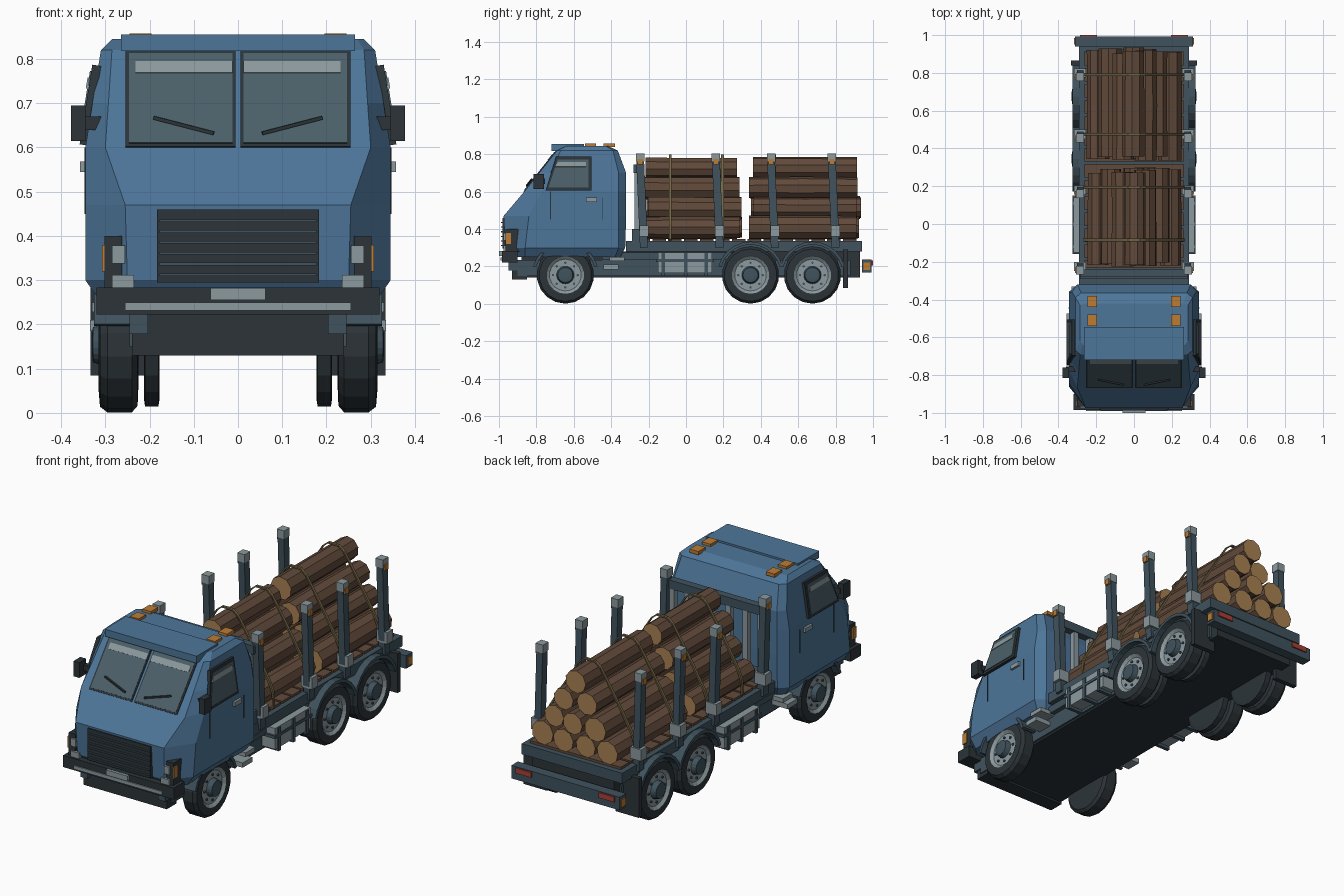
import bpy, math, random
from mathutils import Vector

random.seed(4)
if "Cube" in bpy.data.objects:
    bpy.data.objects.remove(bpy.data.objects["Cube"])


def material(name, r, g, b):
    m = bpy.data.materials.new(name)
    m.use_nodes = True
    m.diffuse_color = (r, g, b, 1)
    m.node_tree.nodes["Principled BSDF"].inputs["Base Color"].default_value = (r, g, b, 1)
    return m


BLUE = material("cab blue", .075, .18, .32)
TEAL = material("frame slate", .05, .085, .11)
DARK = material("rubber dark", .025, .034, .04)
GREY = material("light metal", .26, .32, .34)
GLASS = material("window glass", .07, .115, .14)
AMBER = material("amber lamp", .5, .2, .035)
RED = material("red lamp", .4, .05, .035)
BARK = material("bark brown", .12, .068, .043)
WOOD = material("cut wood", .4, .22, .085)
STRAP = material("strap tan", .17, .13, .06)


def build(name, verts, faces, mats, index=None):
    me = bpy.data.meshes.new(name)
    me.from_pydata([tuple(v) for v in verts], [], faces)
    for m in mats:
        me.materials.append(m)
    for i, p in enumerate(me.polygons):
        p.material_index = index[i] if index else 0
    ob = bpy.data.objects.new(name, me)
    bpy.context.scene.collection.objects.link(ob)
    import bmesh
    bm = bmesh.new()
    bm.from_mesh(me)
    bmesh.ops.recalc_face_normals(bm, faces=bm.faces)
    bm.to_mesh(me)
    bm.free()
    return ob


def loft(rings):
    """Skin equal closed rings and cap both ends."""
    n = len(rings[0])
    verts = [v for r in rings for v in r]
    faces = [(k * n + i, k * n + (i + 1) % n, (k + 1) * n + (i + 1) % n, (k + 1) * n + i)
             for k in range(len(rings) - 1) for i in range(n)]
    return verts, faces + [tuple(range(n)), tuple(range(len(verts) - n, len(verts)))]


def box(name, mat, x, y, z, both=False):
    for s in ((1, -1) if both else (1,)):
        rings = [[(s * x[0], y[0], k), (s * x[1], y[0], k), (s * x[1], y[1], k), (s * x[0], y[1], k)] for k in z]
        build(name, *loft(rings), [mat])


def beam(name, mat, p, q, w, d):
    p, q = Vector(p), Vector(q)
    rot = (q - p).to_track_quat('Z', 'Y')
    rings = [[e + rot @ Vector((a * w / 2, b * d / 2, 0)) for a, b in ((-1, -1), (1, -1), (1, 1), (-1, 1))]
             for e in (p, q)]
    build(name, *loft(rings), [mat])


def panel(name, mat, pts, lift, thick):
    """Plate lying on a surface, raised away from the cab centre."""
    pts = [Vector(p) for p in pts]
    n = (pts[1] - pts[0]).cross(pts[2] - pts[0]).normalized()
    if n.dot(pts[0] - Vector((0, -.6, .5))) < 0:
        n = -n
    build(name, *loft([[p + n * h for p in pts] for h in (lift - thick, lift)]), [mat])


# Cab body: stacked eight-sided slices (z, front, front corner, back, back corner, three half widths)
slices = [(.25, -.93, -.86, -.35, -.38, .31, .24, .28), (.30, -.965, -.86, -.325, -.36, .345, .25, .30),
          (.47, -.975, -.84, -.32, -.36, .345, .255, .30), (.60, -.865, -.77, -.32, -.36, .345, .30, .30),
          (.70, -.785, -.725, -.32, -.36, .329, .293, .30), (.82, -.69, -.67, -.365, -.39, .31, .285, .28),
          (.845, -.64, -.62, -.42, -.43, .285, .27, .26)]
rings = [[(-fw, f, z), (fw, f, z), (w, fs, z), (w, bs, z), (bw, b, z), (-bw, b, z), (-w, bs, z), (-w, fs, z)]
         for z, f, fs, b, bs, w, fw, bw in slices]
build("cab", *loft(rings), [BLUE])
box("sun_visor", BLUE, (-.265, .265), (-.72, -.545), (.818, .855))
for y in (-.51, -.41):
    box("roof_marker", AMBER, (.195, .245), (y - .03, y + .03), (.84, .858), True)


def slope(z):
    return -.865 + (z - .6) * .175 / .22


def screen(name, mat, x0, x1, z0, z1, lift):
    panel(name, mat, [(x0, slope(z0), z0), (x1, slope(z0), z0), (x1, slope(z1), z1), (x0, slope(z1), z1)], lift, .008)


def side_x(z):
    return .345 - max(0, z - .6) * .035 / .22


# Windows, wipers, doors and mirrors
for s in (1, -1):
    screen("windscreen_frame", DARK, s * .006, s * .254, .6, .818, .004)
    screen("windscreen_glass", GLASS, s * .012, s * .246, .607, .81, .006)
    screen("windscreen_reflection", GREY, s * .012, s * .232, .765, .79, .008)
    beam("wiper", DARK, (s * .19, slope(.667) - .012, .667), (s * .055, slope(.632) - .012, .632), .008, .008)
    for name, mat, a, b, c, d, z0, z1, h in (
            ("door_window_frame", DARK, -.75, -.505, -.505, -.695, .605, .785, .014),
            ("door_window_glass", GLASS, -.735, -.52, -.52, -.685, .62, .77, .017),
            ("door_window_reflection", GREY, -.70, -.535, -.535, -.685, .73, .755, .02)):
        panel(name, mat, [(s * side_x(z0), a, z0), (s * side_x(z0), b, z0), (s * side_x(z1), c, z1),
                          (s * side_x(z1), d, z1)], h, .02 if h < .015 else .006)
for y, top in ((-.725, .60), (-.445, .57)):
    box("door_seam", DARK, (.34, .347), (y - .002, y + .002), (.45, top), True)
box("door_handle", GREY, (.34, .357), (-.535, -.475), (.545, .568), True)
box("mirror", DARK, (.345, .378), (-.815, -.76), (.615, .695), True)
box("mirror_arm", DARK, (.31, .36), (-.78, -.755), (.64, .67), True)

# Grille
box("grille", DARK, (-.183, .183), (-.981, -.95), (.295, .46))
for i in range(6):
    z = .312 + i * .0245
    box("grille_bar", TEAL, (-.178, .178), (-.988, -.97), (z - .003, z + .003))

# Front bumper, lamps and lower apron
box("bumper", DARK, (-.32, .32), (-.985, -.90), (.222, .283))
box("bumper_strip", GREY, (-.255, .255), (-.991, -.98), (.231, .249))
box("number_plate", GREY, (-.062, .062), (-1, -.98), (.255, .282))
box("apron", DARK, (-.24, .24), (-.93, -.85), (.13, .23))
box("bumper_bracket", TEAL, (.204, .245), (-.95, -.9), (.178, .226), True)
box("lamp_housing", DARK, (.262, .302), (-.965, -.85), (.28, .4), True)
box("headlamp", GREY, (.255, .285), (-.975, -.93), (.338, .378), True)
box("lower_lamp", GREY, (.235, .285), (-.975, -.92), (.283, .312), True)
box("turn_lamp", AMBER, (.295, .308), (-.965, -.935), (.32, .38), True)

# Chassis
box("chassis", DARK, (-.235, .235), (-.88, .93), (.14, .28))
box("chassis_rail", TEAL, (.225, .245), (-.9, .88), (.15, .235), True)
box("upper_rail", TEAL, (.225, .27), (-.45, .26), (.235, .275), True)
box("deck_frame", TEAL, (-.29, .29), (-.32, .94), (.28, .335))
box("cab_step_low", GREY, (.24, .335), (-.44, -.36), (.185, .21), True)
box("cab_step_high", GREY, (.24, .33), (-.41, -.33), (.228, .25), True)
box("side_tank", GREY, (.24, .32), (-.15, .14), (.165, .275), True)
box("tank_lid", TEAL, (.24, .325), (-.16, .15), (.225, .24), True)
for y in (-.13, -.01, .1):
    box("tank_band", TEAL, (.24, .326), (y, y + .018), (.15, .272), True)

# Rear end
box("rear_bumper", TEAL, (-.312, .312), (.94, .993), (.168, .236))
box("tail_lamp", RED, (.195, .285), (.96, 1), (.205, .232), True)
box("tail_marker", AMBER, (.3, .318), (.95, .985), (.18, .22), True)
box("mud_flap", DARK, (.2, .333), (.84, .865), (.085, .29), True)


def lathe(name, prof, s, y, z, mats, index, n=18):
    rings = [[(s * x, y + r * math.cos(a), z + r * math.sin(a)) for a in (math.tau * (i + .5) / n for i in range(n))]
             for x, r in prof]
    verts, faces = loft(rings)
    build(name, verts, faces, mats, [index[k] for k in range(len(prof) - 1) for i in range(n)] + [0, index[-1]])


def wheel(s, y):
    lathe("wheel", [(.225, .09), (.227, .138), (.24, .153), (.295, .153), (.312, .14), (.315, .104), (.314, .1),
                    (.302, .085), (.302, .047), (.328, .04), (.33, .022)], s, y, .154,
          [DARK, GREY, TEAL], [0, 0, 0, 0, 0, 0, 1, 1, 2, 2, 2])
    for k in range(8):
        a = math.tau * k / 8
        c = (y + .066 * math.cos(a), .154 + .066 * math.sin(a))
        lathe("wheel_nut", [(.3, .007), (.308, .007)], s, *c, [TEAL], [0, 0], 6)


def fender(s, y):
    arc = [math.radians(15 + 15 * k) for k in range(11)]
    rings = [[(s * x, y + r * math.cos(a), .155 + r * math.sin(a)) for x, r in
              ((.2, .162), (.325, .162), (.325, .178), (.2, .178))] for a in arc]
    build("fender", *loft(rings), [TEAL])


for s in (1, -1):
    for y in (-.645, .345, .676):
        wheel(s, y)
        fender(s, y)
        if y > 0:
            lathe("inner_wheel", [(.177, .12), (.18, .14), (.21, .14), (.213, .12)], s, y, .154, [DARK], [0] * 4)

# Plank deck
for k in range(14):
    y = -.265 + k * .085
    box("deck_plank", BARK, (-.262, .262), (y, y + .072), (.333, .348))

# Bunk posts with caps, lamps and brackets
for s in (1, -1):
    for y in (-.225, .18, .475, .80):
        lean = -.02 if y < .9 else 0
        beam("bunk_post", TEAL, (s * .285, y, .3), (s * .285, y + lean, .765), .036, .042)
        beam("post_cap", GREY, (s * .285, y + lean, .76), (s * .285, y + lean, .803), .042, .046)
        box("post_lamp", AMBER, (s * .3, s * .312), (y + lean - .014, y + lean + .014), (.745, .775))
        box("post_bracket", GREY, (s * .255, s * .318), (y - .024, y + .024), (.36, .42))

# Headboard behind the cab
box("headboard_top", TEAL, (-.285, .285), (-.28, -.24), (.70, .745))
box("headboard_base", TEAL, (-.285, .285), (-.29, -.23), (.335, .40))
for x in (.07, .17, .255):
    box("headboard_bar", GREY, (x - .014, x + .014), (-.275, -.245), (.38, .72), True)

# Two bundles of logs in a 4-3-2-1 stack
for y0, y1 in ((-.22, .29), (.345, .925)):
    for row in range(4):
        for k in range(4 - row):
            cx = (k - (3 - row) / 2) * .126 + random.uniform(-.004, .004)
            cz = .408 + row * .106
            r = random.uniform(.056, .064)
            a, b = y0 + random.uniform(-.01, .02), y1 + random.uniform(-.025, .012)
            n, turn = 9, random.random()
            rings = [[(cx + q * r * math.cos(t), y, cz + q * r * math.sin(t))
                      for t in (math.tau * i / n + turn for i in range(n))]
                     for y, q in ((a, 1), ((a + b) / 2, random.uniform(.94, 1.06)), (b, .98))]
            build("log", *loft(rings), [BARK, WOOD], [0] * (2 * n) + [1, 1])

# Tie-down straps over the load
path = [(.262, .34), (.258, .42), (.24, .465), (.18, .57), (.118, .672), (.06, .765), (.03, .79)]
path += [(-x, z) for x, z in reversed(path)]
for y in (-.085, .195, .475, .79):
    rings = [[(x * q, y + d, z + h) for q, d, h in ((1, -.007, 0), (1, .007, 0), (1.03, .007, .008), (1.03, -.007, .008))]
             for x, z in path]
    build("load_strap", *loft(rings), [STRAP])
